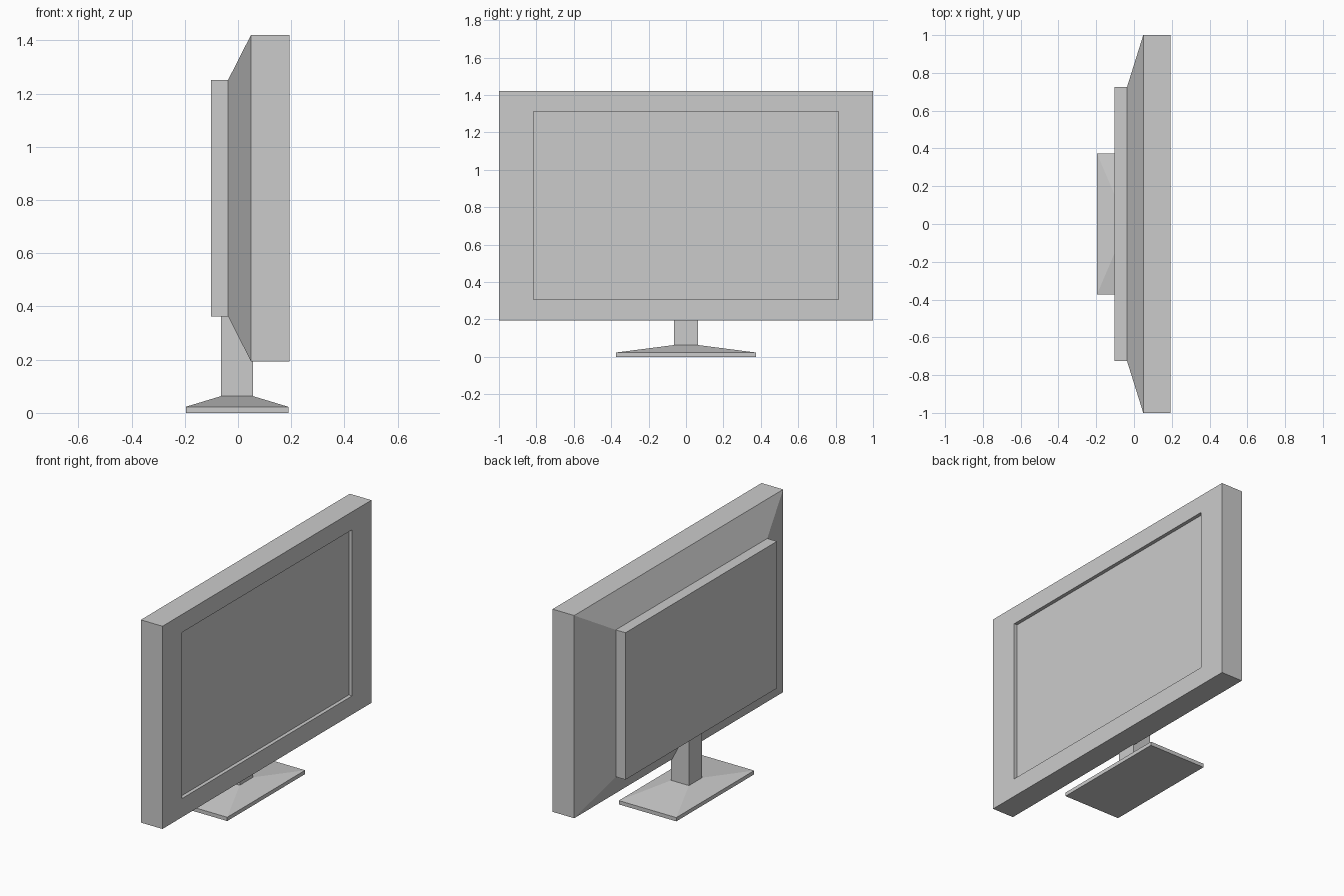
import bpy
import bmesh

if "Cube" in bpy.data.objects:
    bpy.data.objects.remove(bpy.data.objects["Cube"])


def loft(name, rings, axis):
    """Closed solid through rectangles; ring = (position, a0, a1, b0, b1)."""
    bm = bmesh.new()
    loops = []
    for p, a0, a1, b0, b1 in rings:
        corners = [(a0, b0), (a1, b0), (a1, b1), (a0, b1)]
        loops.append([bm.verts.new((p, a, b) if axis == 'X' else (a, b, p))
                      for a, b in corners])
    for lo, hi in zip(loops, loops[1:]):
        for i in range(4):
            j = (i + 1) % 4
            bm.faces.new((lo[i], lo[j], hi[j], hi[i]))
    bm.faces.new(loops[0][::-1])
    bm.faces.new(loops[-1])
    bmesh.ops.recalc_face_normals(bm, faces=bm.faces)
    mesh = bpy.data.meshes.new(name)
    bm.to_mesh(mesh)
    bm.free()
    obj = bpy.data.objects.new(name, mesh)
    bpy.context.collection.objects.link(obj)
    return obj


# Housing: rear box, tapered back, deep frame, then recessed screen
back = (-0.725, 0.725, 0.362, 1.252)
outer = (-1.0, 1.0, 0.193, 1.421)
screen = (-0.815, 0.815, 0.306, 1.312)
loft("screen_housing", [
    (-0.102, *back), (-0.037, *back),
    (0.049, *outer), (0.194, *outer),
    (0.194, *screen), (0.172, *screen)], 'X')

# Stand: flat foot sloping up into a straight neck
foot = (-0.196, 0.189, -0.373, 0.373)
neck = (-0.064, 0.056, -0.063, 0.063)
loft("stand", [(0.0, *foot), (0.023, *foot), (0.063, *neck), (0.40, *neck)], 'Z')
